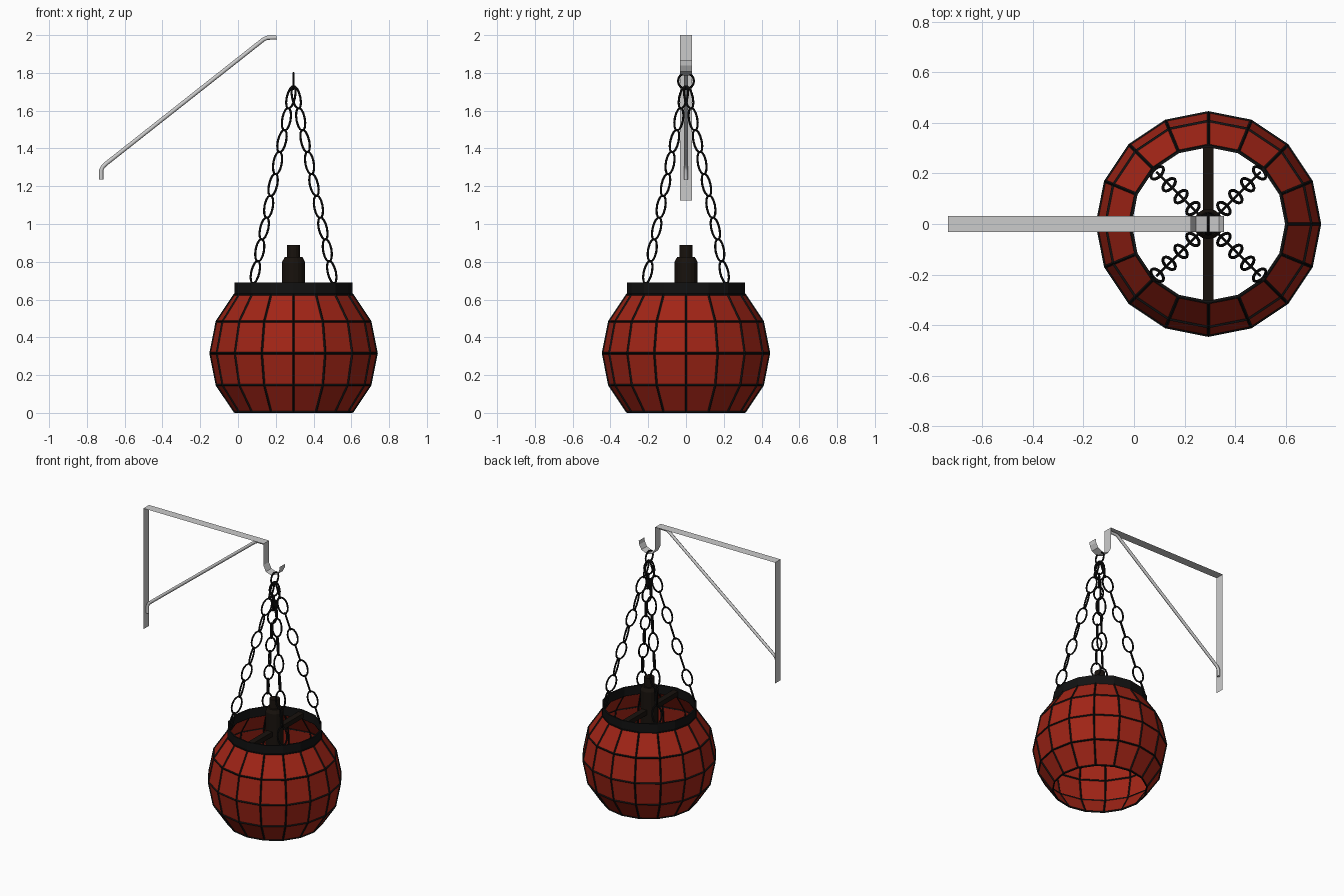
import bpy, bmesh
from math import sin, cos, pi, radians
from mathutils import Vector, Matrix

if "Cube" in bpy.data.objects:
    bpy.data.objects.remove(bpy.data.objects["Cube"])

CX = 0.294  # lamp axis


def material(name, col):
    m = bpy.data.materials.new(name)
    m.diffuse_color = (*col, 1)
    m.use_nodes = True
    m.node_tree.nodes["Principled BSDF"].inputs["Base Color"].default_value = m.diffuse_color
    return m


RED = material("red_glass", (0.36, 0.018, 0.008))
BLACK = material("black_iron", (0.006, 0.006, 0.006))
BROWN = material("dark_socket", (0.009, 0.006, 0.004))


def to_object(name, bm, mat=None):
    me = bpy.data.meshes.new(name)
    bm.to_mesh(me)
    bm.free()
    ob = bpy.data.objects.new(name, me)
    bpy.context.collection.objects.link(ob)
    if mat:
        me.materials.append(mat)
    return ob


def lathe(name, profile, sides, mat, closed=False):
    """Revolve (r, z) points around the lamp axis."""
    bm = bmesh.new()
    rings = [[bm.verts.new((CX + r * cos(2 * pi * i / sides), r * sin(2 * pi * i / sides), z))
              for i in range(sides)] for r, z in profile]
    pairs = list(zip(rings, rings[1:])) + ([(rings[-1], rings[0])] if closed else [])
    for a, b in pairs:
        for i in range(sides):
            j = (i + 1) % sides
            bm.faces.new((a[i], a[j], b[j], b[i]))
    return to_object(name, bm, mat)


def loop_link(bm, mat4, half_len, half_wid, tube, n=14, m=6):
    """Oval ring in the local XZ plane, long axis on Z."""
    rings = []
    for i in range(n):
        a = 2 * pi * i / n
        c = Vector((half_wid * cos(a), 0, half_len * sin(a)))
        out = Vector((half_len * cos(a), 0, half_wid * sin(a))).normalized()
        rings.append([bm.verts.new(mat4 @ (c + tube * (out * cos(2 * pi * k / m)
                      + Vector((0, 1, 0)) * sin(2 * pi * k / m)))) for k in range(m)])
    for i in range(n):
        a, b = rings[i], rings[(i + 1) % n]
        for k in range(m):
            l = (k + 1) % m
            bm.faces.new((a[k], a[l], b[l], b[k]))


# Globe: sphere bands open at both ends, with iron seams along every edge
R, ZC = 0.44, 0.316
bands = [(R * cos(radians(t)), ZC + R * sin(radians(t))) for t in (-45, -22.5, 0, 22.5, 45)]
lathe("globe_panels", bands, 16, RED)
seams = lathe("globe_seams", bands, 16, BLACK)
wire = seams.modifiers.new("seams", "WIREFRAME")
wire.thickness = 0.012
wire.offset = 0
wire.use_boundary = True

# Collar on top of the globe
lathe("top_collar", [(0.313, 0.627), (0.313, 0.69), (0.303, 0.69), (0.303, 0.627)],
      16, BLACK, closed=True)

# Lamp socket and the bar carrying it
lathe("lamp_socket", [(0.0005, 0.56), (0.06, 0.56), (0.06, 0.80), (0.047, 0.825),
                      (0.034, 0.825), (0.034, 0.89), (0.0005, 0.89)], 16, BROWN)
bm = bmesh.new()
bmesh.ops.create_cube(bm, size=1, matrix=Matrix.Translation((CX, 0, 0.655))
                      @ Matrix.Diagonal((0.042, 0.61, 0.035, 1)))
to_object("cross_bar", bm, BROWN)

# Four chains spreading from the hanging ring to the collar
top_z, low_z, spread, count = 1.67, 0.745, 0.286, 9
for c in range(4):
    bm = bmesh.new()
    ang = pi / 4 + c * pi / 2
    out = Vector((cos(ang), sin(ang), 0))
    start = Vector((CX, 0, top_z)) + out * 0.02
    end = Vector((CX, 0, low_z)) + out * spread
    rot = (start - end).to_track_quat('Z', 'Y').to_matrix().to_4x4()
    for i in range(count):
        p = start.lerp(end, i / (count - 1))
        twist = Matrix.Rotation(pi / 2 * (i % 2), 4, 'Z')
        loop_link(bm, Matrix.Translation(p) @ rot @ twist, 0.062, 0.031, 0.006)
    to_object("chain_%d" % (c + 1), bm, BLACK)

# Hanging ring on the hook
bm = bmesh.new()
loop_link(bm, Matrix.Translation((CX, 0, 1.757)) @ Matrix.Rotation(pi / 2, 4, 'Z'),
          0.042, 0.042, 0.006, n=16)
to_object("hanging_ring", bm, BLACK)

# Wall bracket: one flat strip for wall plate, arm and hook
strip = [(-0.735, 1.125), (-0.735, 2.0), (0.225, 2.0), (0.225, 1.845), (0.245, 1.803),
         (0.29, 1.787), (0.335, 1.808), (0.352, 1.84), (0.356, 1.867)]
bm = bmesh.new()
rows = [[bm.verts.new((x, y, z)) for y in (-0.032, 0.032)] for x, z in strip]
for a, b in zip(rows, rows[1:]):
    bm.faces.new((a[0], a[1], b[1], b[0]))
to_object("bracket_strip", bm)

# Diagonal brace rod with bent ends
path = [(-0.724, 1.235), (-0.724, 1.285), (-0.716, 1.303), (-0.695, 1.322),
        (0.12, 1.965), (0.135, 1.977), (0.155, 1.986), (0.205, 1.987)]
cu = bpy.data.curves.new("brace_rod", 'CURVE')
cu.dimensions = '3D'
cu.bevel_depth = 0.011
cu.bevel_resolution = 1
cu.use_fill_caps = True
sp = cu.splines.new('POLY')
sp.points.add(len(path) - 1)
for pt, (x, z) in zip(sp.points, path):
    pt.co = (x, 0, z, 1)
bpy.context.collection.objects.link(bpy.data.objects.new("brace_rod", cu))
